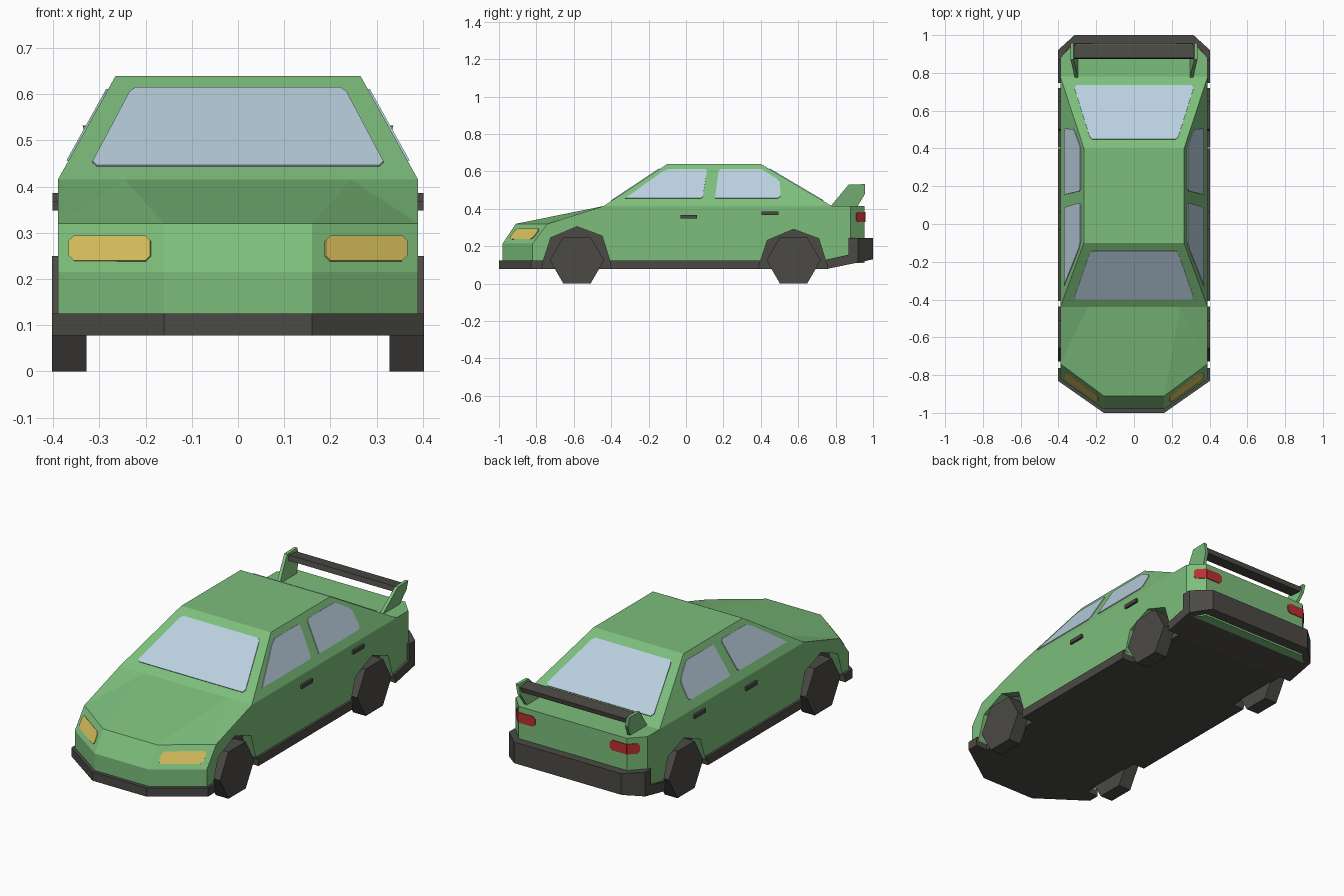
import bpy, bmesh
from mathutils import Vector

if "Cube" in bpy.data.objects:
    bpy.data.objects.remove(bpy.data.objects["Cube"])


def material(name, r, g, b):
    m = bpy.data.materials.new(name)
    m.diffuse_color = (r, g, b, 1)
    m.use_nodes = True
    m.node_tree.nodes["Principled BSDF"].inputs["Base Color"].default_value = m.diffuse_color
    return m


GREEN = material("green paint", .205, .515, .2)
DARK = material("dark trim", .07, .068, .06)
GLASS = material("pale glass", .485, .624, .73)
YELLOW = material("headlight yellow", .68, .52, .11)
RED = material("tail light red", .5, .03, .03)


def add(name, verts, faces, mat):
    me = bpy.data.meshes.new(name)
    me.from_pydata([tuple(v) for v in verts], [], faces)
    bm = bmesh.new()
    bm.from_mesh(me)
    bmesh.ops.recalc_face_normals(bm, faces=bm.faces)
    bm.to_mesh(me)
    bm.free()
    me.materials.append(mat)
    ob = bpy.data.objects.new(name, me)
    bpy.context.collection.objects.link(ob)
    return ob


def loft(name, rings, mat, caps=True):
    n = len(rings[0])
    verts = [v for r in rings for v in r]
    faces = [(k * n + i, k * n + (i + 1) % n, (k + 1) * n + (i + 1) % n, (k + 1) * n + i)
             for k in range(len(rings) - 1) for i in range(n)]
    if caps:
        faces += [tuple(range(n)), tuple(range(len(verts) - n, len(verts)))]
    return add(name, verts, faces, mat)


def prism_x(name, pts, lo, hi, mat):
    return loft(name, [[(x, y, z) for y, z in pts] for x in (lo, hi)], mat)


def box(name, x, y, z, mat):
    return prism_x(name, [(y[0], z[0]), (y[1], z[0]), (y[1], z[1]), (y[0], z[1])], x[0], x[1], mat)


def boolean(ob, cutter, op):
    mod = ob.modifiers.new("cut", 'BOOLEAN')
    mod.object, mod.operation, mod.solver = cutter, op, 'EXACT'
    bpy.context.view_layer.objects.active = ob
    bpy.ops.object.modifier_apply(modifier=mod.name)


def plate(name, pts, mat):
    """Thin plate straddling the surface the points lie on."""
    pts = [Vector(p) for p in pts]
    n = (pts[1] - pts[0]).cross(pts[-1] - pts[0]).normalized() * .004
    return loft(name, [[p - n for p in pts], [p + n for p in pts]], mat)


def rounded(a0, a1, b0, b1, c):
    """Rectangle with cut corners."""
    return [(a0 + c, b0), (a1 - c, b0), (a1, b0 + c), (a1, b1 - c),
            (a1 - c, b1), (a0 + c, b1), (a0, b1 - c), (a0, b0 + c)]


def mirrored(half):
    return half + [(-x, y, z) for x, y, z in reversed(half)]


# Body: three outline rings, then hood and deck on top
low = [(.16, -.98), (.39, -.82), (.39, -.44), (.39, .88), (.32, .955)]
top = [(.16, -.91, .32), (.39, -.74, .32), (.39, -.44, .415), (.39, .88, .415), (.32, .955, .415)]
verts = []
for ring in ([(x, y, .11) for x, y in low], [(x, y, .215) for x, y in low], top):
    verts += mirrored(ring)
verts += [(.245, -.44, .415), (-.245, -.44, .415)]
faces = [(k + i, k + (i + 1) % 10, k + 10 + (i + 1) % 10, k + 10 + i)
         for k in (0, 10) for i in range(10)]
faces += [tuple(range(10)), (20, 30, 31, 29), (20, 21, 30), (21, 22, 30),
          (29, 31, 28), (28, 31, 27), (30, 22, 23, 24, 25, 26, 27, 31)]
body = add("body", verts, faces, GREEN)

# Cabin
loft("cabin", [[(-.39, -.44, .415), (.39, -.44, .415), (.39, .78, .415), (-.39, .78, .415)],
               [(-.265, -.10, .64), (.265, -.10, .64), (.265, .40, .64), (-.265, .40, .64)]], GREEN)

# Bumpers, sills and floor: side profile trimmed to the plan outline
skirt = prism_x("bumpers_and_sills",
                [(-1, .078), (.75, .078), (1, .13), (1, .243), (.87, .243), (.87, .155),
                 (.735, .125), (-1, .125)], -.403, .403, DARK)
plan = [(.16, -1), (.403, -.83), (.403, .92), (.315, 1)]
trim = loft("trim_helper", [mirrored([(x, y, z) for x, y in plan])
                            for z in (0, .4)], DARK)
boolean(skirt, trim, 'INTERSECT')
bpy.data.objects.remove(trim)

# Wheel arches and six-sided wheels
hexagon = [(.145, 0), (.0725, .125), (-.0725, .125), (-.145, 0), (-.0725, -.125), (.0725, -.125)]
arch = [(-.19, -.05), (-.185, .11), (-.14, .246), (0, .305), (.135, .255), (.18, .11), (.185, -.05)]
for end, cy, drop in (("front", -.583, 0), ("rear", .575, .014)):
    for side, s in (("right", 1), ("left", -1)):
        cutter = prism_x("arch_helper", [(cy + y, z - drop) for y, z in arch], s * .335, s * .5, DARK)
        boolean(body, cutter, 'DIFFERENCE')
        boolean(skirt, cutter, 'DIFFERENCE')
        bpy.data.objects.remove(cutter)
        prism_x(f"{end}_{side}_wheel", [(cy + y, .125 + z) for y, z in hexagon],
                s * .328, s * .403, DARK)

# Dark inner walls of the wheel wells
body.data.materials.append(DARK)
for p in body.data.polygons:
    p.material_index = int(abs(p.normal.x) > .9 and abs(p.center.x) < .36)

# Windscreen and rear window
for name, y0, y1 in (("windscreen", -.44, -.10), ("rear_window", .78, .40)):
    outline = [(-.305, .443), (.305, .443), (.315, .452), (.235, .603), (.222, .612),
               (-.222, .612), (-.235, .603), (-.315, .452)]
    plate(name, [(x, y0 + (y1 - y0) * (z - .415) / .225, z) for x, z in outline], GLASS)

front_glass = [(-.325, .455), (.08, .455), (.09, .465), (.112, .6), (.104, .61), (-.095, .61), (-.13, .595)]
rear_glass = [(.155, .455), (.49, .455), (.505, .467), (.503, .54), (.485, .56), (.405, .61),
              (.185, .61), (.174, .6)]
spoiler = [(.77, .41), (.87, .53), (.957, .532), (.957, .48), (.915, .41)]


def nose_y(x, z):
    t, u = (z - .215) / .105, (x - .16) / .23
    return (-.98 + .16 * u) * (1 - t) + (-.91 + .17 * u) * t


for side, s in (("right", 1), ("left", -1)):
    # Side windows
    for name, outline in (("front", front_glass), ("rear", rear_glass)):
        plate(f"{name}_{side}_window",
              [(s * (.39 - (z - .415) / 1.8), y, z) for y, z in outline], GLASS)
    # Headlights
    plate(f"{side}_headlight", [(s * x, nose_y(x, z), z)
                                for x, z in rounded(.188, .365, .238, .292, .011)], YELLOW)
    # Tail lights wrapping round the rear corner
    plate(f"{side}_tail_light", [(s * x, .955, z) for x, z in
                                 ((.32, .33), (.235, .33), (.22, .342), (.22, .372), (.235, .384), (.32, .384))], RED)
    plate(f"{side}_tail_light_corner", [(s * x, .955 - (x - .32) * 75 / 70, z) for x, z in
                                        ((.32, .33), (.355, .33), (.363, .342), (.363, .372), (.355, .384), (.32, .384))], RED)
    # Door handles
    for name, y, z in (("front", -.03, .348), ("rear", .405, .366)):
        box(f"{name}_{side}_door_handle", (s * .38, s * .402), (y, y + .09), (z, z + .02), DARK)
    # Spoiler uprights leaning outward
    up = prism_x(f"{side}_spoiler_upright", spoiler, s * .296, s * .313, GREEN)
    for v in up.data.vertices:
        v.co.x += s * (v.co.z - .415) * .2

# Spoiler wing
prism_x("spoiler_wing", [(.873, .497), (.945, .49), (.95, .515), (.88, .523)], -.318, .318, DARK)
